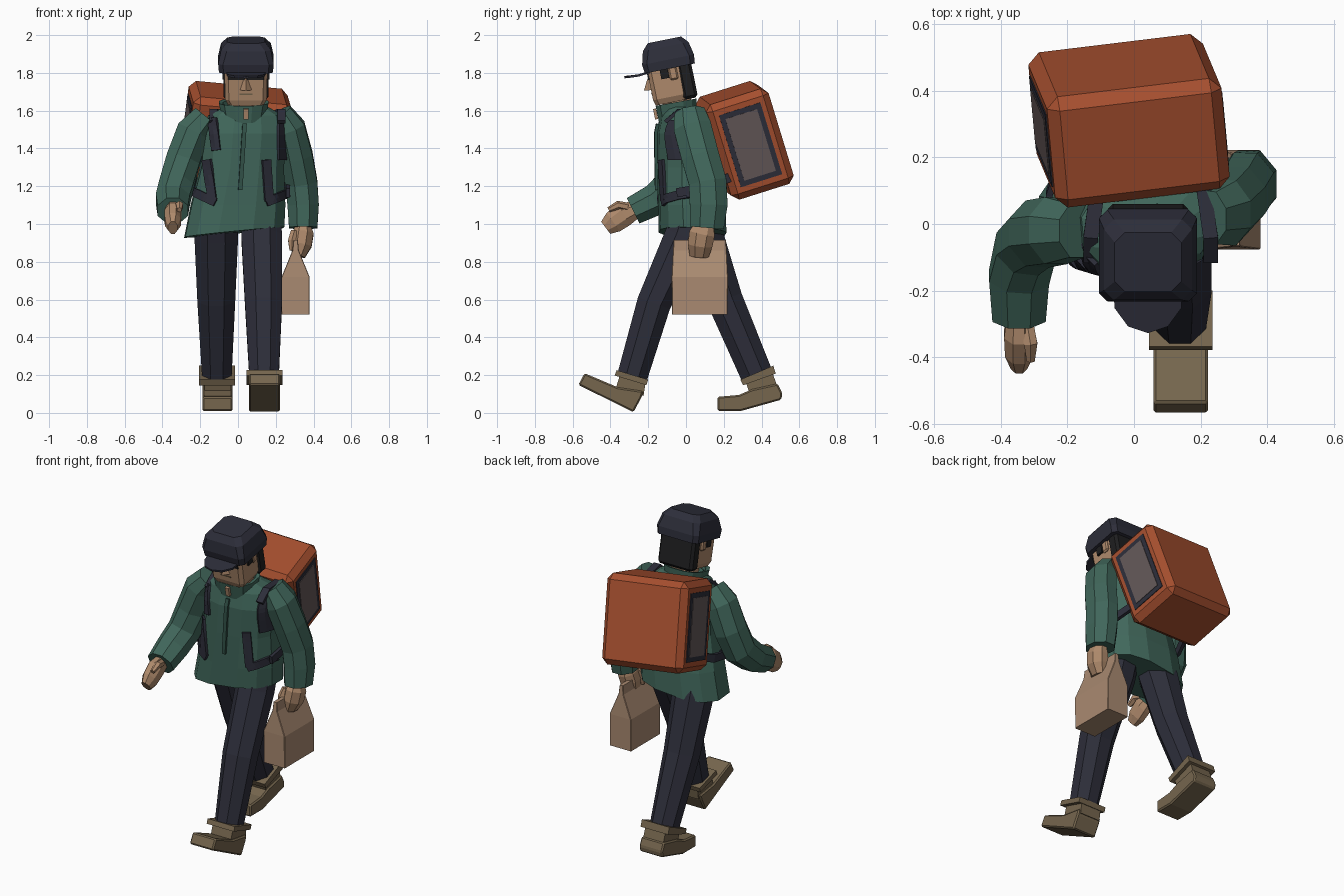
import bpy, bmesh, math
from mathutils import Vector, Matrix
from mathutils.bvhtree import BVHTree


def material(name, rgb):
    m = bpy.data.materials.new(name)
    m.diffuse_color = (*rgb, 1)
    return m


GREEN = material("jacket_green", (0.052, 0.135, 0.104))
NAVY = material("dark_navy", (0.026, 0.027, 0.042))
ORANGE = material("burnt_orange", (0.38, 0.078, 0.028))
PAPER = material("paper_tan", (0.40, 0.255, 0.165))
SKIN = material("skin", (0.43, 0.255, 0.15))
BOOT = material("boot_brown", (0.18, 0.133, 0.076))
PANE = material("panel_grey", (0.127, 0.098, 0.098))
HAIR = material("hair_black", (0.013, 0.013, 0.014))
SEAM = material("seam_green", (0.032, 0.085, 0.066))


def finish(name, bm, mat, matrix=None):
    if matrix:
        bm.transform(matrix)
    bmesh.ops.recalc_face_normals(bm, faces=bm.faces)
    me = bpy.data.meshes.new(name)
    bm.to_mesh(me)
    bm.free()
    me.materials.append(mat)
    ob = bpy.data.objects.new(name, me)
    bpy.context.collection.objects.link(ob)
    return ob


def loft(name, rings, mat, matrix=None, caps=True):
    bm = bmesh.new()
    vs = [[bm.verts.new(p) for p in r] for r in rings]
    n = len(rings[0])
    for a, b in zip(vs, vs[1:]):
        for i in range(n):
            bm.faces.new((a[i], a[(i + 1) % n], b[(i + 1) % n], b[i]))
    if caps:
        bm.faces.new(vs[0])
        bm.faces.new(vs[-1])
    return finish(name, bm, mat, matrix)


def oval(cx, cy, z, rx, ry, n=12, power=0.8, slope=(0, 0), yaw=0.0):
    """Rounded-box ring, with optional tilt and yaw."""
    pts = []
    for i in range(n):
        a = 2 * math.pi * (i + 0.5) / n
        c, s = math.cos(a), math.sin(a)
        x = rx * math.copysign(abs(c) ** power, c)
        y = ry * math.copysign(abs(s) ** power, s)
        x, y = x * math.cos(yaw) - y * math.sin(yaw), x * math.sin(yaw) + y * math.cos(yaw)
        pts.append((cx + x, cy + y, z + slope[0] * x + slope[1] * y))
    return pts


def slab(y, z, hx, y0, y1, c):
    """Chamfered rectangle ring between y0 and y1."""
    return [(-hx + c, y0, z), (hx - c, y0, z), (hx, y0 + c, z), (hx, y1 - c, z),
            (hx - c, y1, z), (-hx + c, y1, z), (-hx, y1 - c, z), (-hx, y0 + c, z)]


def tube(name, pts, radii, mat, n=8):
    """Limb along a path; each radius pair is (sideways, other way)."""
    pts = [Vector(p) for p in pts]
    rings = []
    for i, p in enumerate(pts):
        d = (pts[min(i + 1, len(pts) - 1)] - pts[max(i - 1, 0)]).normalized()
        u = Vector((1, 0, 0))
        u = (u - d * u.dot(d)).normalized()
        v = d.cross(u)
        k = 1 / math.cos(math.pi / n)
        rings.append([p + u * radii[i][0] * k * math.cos(2 * math.pi * (j + 0.5) / n)
                      + v * radii[i][1] * k * math.sin(2 * math.pi * (j + 0.5) / n) for j in range(n)])
    return loft(name, rings, mat)


def prism(name, yz, x0, x1, mat, bevel=0.0):
    ob = loft(name, [[(x, y, z) for y, z in yz] for x in (x0, x1)], mat)
    if bevel:
        m = ob.modifiers.new("bevel", 'BEVEL')
        m.width, m.segments = bevel, 1
    return ob


def box(name, lo, hi, mat, matrix=None, bevel=0.0):
    bm = bmesh.new()
    bmesh.ops.create_cube(bm, size=1)
    for v in bm.verts:
        v.co = [lo[k] + (v.co[k] + 0.5) * (hi[k] - lo[k]) for k in range(3)]
    if bevel:
        bmesh.ops.bevel(bm, geom=bm.edges[:], offset=bevel, segments=1, affect='EDGES')
    return finish(name, bm, mat, matrix)


def drape(name, path, width, target, mat):
    """Ribbon laid on the front of a part, path given in x and z."""
    bvh = BVHTree.FromPolygons([v.co for v in target.data.vertices],
                               [p.vertices for p in target.data.polygons])
    bm = bmesh.new()
    path = [Vector(p) for p in path]
    for a, b in zip(path, path[1:]):
        d = (b - a).normalized()
        side = Vector((-d.y, d.x)) * width / 2
        rows = []
        for i in range(9):
            q = a.lerp(b, i / 8)
            row = []
            for s in (-1, 0, 1):
                w = q + side * s
                hit = bvh.ray_cast(Vector((w.x, -2, w.y)), Vector((0, 1, 0)))[0]
                y = hit.y if hit else 0.02
                row.append(bm.verts.new((w.x, y - 0.009, w.y)))
            rows.append(row)
        for r, t in zip(rows, rows[1:]):
            for k in (0, 1):
                bm.faces.new((r[k], r[k + 1], t[k + 1], t[k]))
    ob = finish(name, bm, mat)
    m = ob.modifiers.new("thickness", 'SOLIDIFY')
    m.thickness, m.offset = 0.016, 0
    return ob


# Jacket body and flared collar
Y = 0.1
torso = loft("jacket_body", [
    oval(-0.02, 0.035, 0.955, 0.27, 0.18, slope=(0.1, -0.04), yaw=Y / 2),
    oval(0.0, 0.03, 1.10, 0.255, 0.178, yaw=Y / 2),
    oval(0.02, 0.012, 1.30, 0.225, 0.165, yaw=Y),
    oval(0.035, 0.0, 1.48, 0.225, 0.155, yaw=Y),
    oval(0.04, -0.005, 1.575, 0.20, 0.13, yaw=Y),
    oval(0.04, -0.03, 1.62, 0.12, 0.09, yaw=Y)], GREEN)
collar = loft("collar", [
    oval(0.03, -0.045, 1.55, 0.115, 0.10, slope=(0, 0.15)),
    oval(0.03, -0.052, 1.645, 0.135, 0.112, slope=(0, 0.18)),
    oval(0.03, -0.052, 1.64, 0.112, 0.09, slope=(0, 0.18)),
    oval(0.03, -0.045, 1.57, 0.09, 0.08, slope=(0, 0.18))], GREEN, caps=False)
drape("collar_opening", [(0.042, 1.555), (0.042, 1.61)], 0.025, collar, SKIN)
drape("zip_flap", [(0.035, 1.53), (0.012, 1.18)], 0.022, torso, SEAM)

# Sleeves
tube("left_sleeve", [(-0.17, -0.02, 1.57), (-0.235, -0.02, 1.49), (-0.29, -0.03, 1.34),
                     (-0.325, -0.07, 1.21), (-0.345, -0.16, 1.13), (-0.345, -0.28, 1.07)],
     [(0.07, 0.08), (0.09, 0.1), (0.09, 0.1), (0.09, 0.095), (0.09, 0.085), (0.08, 0.075)], GREEN)
tube("right_sleeve", [(0.225, 0.02, 1.59), (0.275, 0.035, 1.51), (0.31, 0.075, 1.36),
                      (0.335, 0.115, 1.22), (0.345, 0.12, 1.1), (0.345, 0.11, 0.98)],
     [(0.06, 0.08), (0.08, 0.1), (0.085, 0.1), (0.085, 0.1), (0.083, 0.1), (0.075, 0.09)], GREEN)

# Hands with thumbs
tube("left_hand", [(-0.345, -0.26, 1.08), (-0.345, -0.33, 1.05), (-0.345, -0.385, 1.01), (-0.345, -0.425, 0.98)],
     [(0.035, 0.045), (0.045, 0.065), (0.042, 0.06), (0.025, 0.04)], SKIN)
tube("left_thumb", [(-0.32, -0.31, 1.09), (-0.31, -0.36, 1.10), (-0.31, -0.41, 1.075)],
     [(0.02, 0.02), (0.02, 0.02), (0.012, 0.012)], SKIN, 6)
tube("right_hand", [(0.345, 0.1, 1.0), (0.345, 0.085, 0.95), (0.335, 0.075, 0.89), (0.32, 0.07, 0.83)],
     [(0.035, 0.05), (0.055, 0.068), (0.055, 0.065), (0.035, 0.05)], SKIN)
tube("right_thumb", [(0.30, 0.05, 0.96), (0.285, 0.03, 0.91), (0.285, 0.025, 0.86)],
     [(0.02, 0.02), (0.02, 0.02), (0.012, 0.012)], SKIN, 6)

# Trousers
tube("front_leg", [(0.125, 0.02, 1.02), (0.125, -0.01, 0.93), (0.135, -0.17, 0.58), (0.138, -0.285, 0.19)],
     [(0.105, 0.105), (0.107, 0.105), (0.098, 0.09), (0.078, 0.08)], NAVY)
tube("back_leg", [(-0.115, 0.06, 1.02), (-0.115, 0.095, 0.93), (-0.115, 0.205, 0.6), (-0.112, 0.375, 0.2)],
     [(0.11, 0.105), (0.115, 0.105), (0.10, 0.095), (0.078, 0.085)], NAVY)

# Boots: foot, ankle and cuff
prism("front_foot", [(-0.537, 0.21), (-0.57, 0.148), (-0.278, 0.004), (-0.237, 0.08),
                     (-0.225, 0.115), (-0.36, 0.135)], 0.058, 0.222, BOOT, 0.008)
prism("front_ankle", [(-0.37, 0.135), (-0.35, 0.2), (-0.215, 0.155), (-0.225, 0.09)], 0.07, 0.21, BOOT)
prism("front_cuff", [(-0.378, 0.198), (-0.367, 0.226), (-0.2, 0.176), (-0.21, 0.147)], 0.045, 0.235, BOOT)
prism("back_foot", [(0.167, 0.085), (0.167, 0.01), (0.29, 0.01), (0.505, 0.07), (0.51, 0.105),
                    (0.485, 0.155), (0.35, 0.125), (0.28, 0.095)], -0.188, -0.028, BOOT, 0.008)
prism("back_ankle", [(0.335, 0.11), (0.315, 0.165), (0.455, 0.22), (0.48, 0.15)], -0.178, -0.038, BOOT)
prism("back_cuff", [(0.288, 0.176), (0.302, 0.146), (0.475, 0.208), (0.462, 0.25)], -0.207, -0.015, BOOT)

# Neck and head, tilted forward
tube("neck", [(0.04, -0.03, 1.55), (0.042, -0.06, 1.72)], [(0.08, 0.075)] * 2, SKIN)
H = Matrix.Translation((0.042, -0.09, 1.845)) @ Matrix.Rotation(0.2, 4, 'X')
loft("head", [slab(0, -0.2, 0.095, -0.112, 0.06, 0.02), slab(0, -0.17, 0.11, -0.12, 0.085, 0.02),
              slab(0, 0.03, 0.115, -0.12, 0.1, 0.02)], SKIN, H)
box("hair_back", (-0.12, 0.04, -0.2), (0.12, 0.116, 0.02), HAIR, H, 0.015)
for s, side in ((-1, "left"), (1, "right")):
    xs = sorted((s * 0.1, s * 0.125))
    box(side + "_sideburn", (xs[0], -0.055, -0.07), (xs[1], -0.012, 0.01), HAIR, H)
    box(side + "_ear", (xs[0], -0.01, -0.085), (xs[1], 0.035, -0.015), SKIN, H, 0.008)
box("eye_band", (-0.096, -0.124, -0.06), (0.096, -0.11, -0.01), HAIR, H)
box("mouth", (-0.035, -0.1235, -0.139), (0.035, -0.115, -0.133), BOOT, H)
loft("nose", [[(-0.034, -0.117, -0.115), (0.034, -0.117, -0.115), (0, -0.158, -0.11)],
              [(-0.012, -0.117, -0.05), (0.012, -0.117, -0.05), (0, -0.126, -0.05)]], SKIN, H)

# Cap and peak
loft("cap", [slab(0, -0.022, 0.143, -0.135, 0.135, 0.025), slab(0, 0.025, 0.147, -0.14, 0.14, 0.025),
             slab(0, 0.095, 0.132, -0.122, 0.125, 0.03), slab(0, 0.132, 0.10, -0.088, 0.092, 0.03)], NAVY, H)
peak = [(-0.105, -0.10), (-0.1, -0.17), (-0.06, -0.225), (0, -0.245), (0.06, -0.225), (0.1, -0.17), (0.105, -0.10)]
loft("cap_peak", [[(x, y, z + 0.12 * (y + 0.1) - 1.5 * x * x) for x, y in peak] for z in (-0.008, 0.004)], NAVY, H)

# Boxy delivery pack with a framed panel on each side
X = Vector((0.99, 0.12, -0.09)).normalized()
Z = Vector((0.12, -0.29, 0.95))
Z = (Z - X * Z.dot(X)).normalized()
P = Matrix.Translation((-0.015, 0.31, 1.443)) @ Matrix((X, Z.cross(X), Z)).transposed().to_4x4()
W, D, T = 0.265, 0.175, 0.265
box("pack", (-W, -D, -T), (W, D, T), ORANGE, P, 0.035)
for s, side in ((-1, "left"), (1, "right")):
    for part, d, t, out, mat in (("frame", 0.115, 0.2, 0.004, NAVY), ("panel", 0.088, 0.172, 0.007, PANE)):
        xs = sorted((s * (W - 0.002), s * (W + out)))
        box(f"pack_{side}_{part}", (xs[0], -d, -t), (xs[1], d, t), mat, P)

# Straps: shoulder, chest, waist and over the back
for side, top, low, waist, back in (
        ("left", [(-0.135, 1.56), (-0.115, 1.39)], [(-0.165, 1.34), (-0.135, 1.12)],
         [(-0.12, 1.115), (-0.235, 1.17)], -1),
        ("right", [(0.235, 1.55), (0.235, 1.34)], [(0.15, 1.34), (0.165, 1.12)],
         [(0.15, 1.115), (0.27, 1.165)], 1)):
    drape(side + "_shoulder_strap", top, 0.045, torso, NAVY)
    drape(side + "_chest_strap", low, 0.045, torso, NAVY)
    drape(side + "_waist_strap", waist, 0.045, torso, NAVY)
    x = 0.05 + back * 0.18
    tube(side + "_strap_over", [(x, -0.11, 1.54), (x, -0.04, 1.6), (x - back * 0.02, 0.1, 1.59)],
         [(0.022, 0.01)] * 3, NAVY, 4)
    x = back * 0.26 + 0.005
    tube(side + "_strap_side", [(x, -0.05, 1.165), (x, 0.09, 1.19), (x - back * 0.05, 0.24, 1.25)],
         [(0.01, 0.024)] * 3, NAVY, 4)

# Folded paper bag
B = Matrix.Translation((0.305, 0.073, 0))
loft("paper_bag", [slab(0, z, hx, -hy, hy, 0.003) for z, hx, hy in
                   ((0.52, 0.074, 0.147), (0.72, 0.074, 0.149), (0.86, 0.017, 0.142), (0.915, 0.012, 0.138))],
     PAPER, B)
